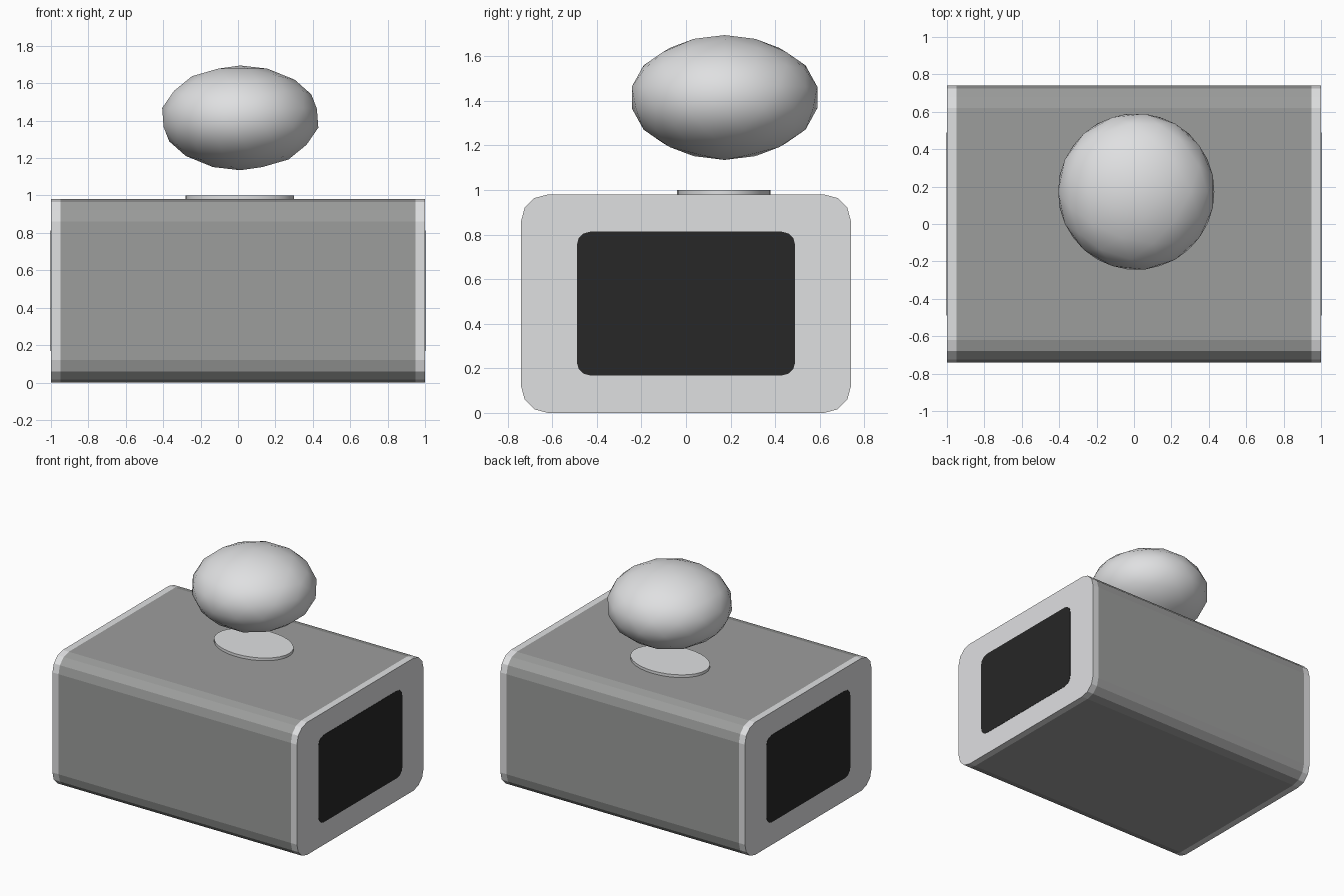
import bpy, bmesh, math

if "Cube" in bpy.data.objects:
    bpy.data.objects.remove(bpy.data.objects["Cube"])


def material(name, rgb):
    m = bpy.data.materials.new(name)
    m.diffuse_color = (*rgb, 1)
    m.use_nodes = True
    m.node_tree.nodes["Principled BSDF"].inputs["Base Color"].default_value = m.diffuse_color
    return m


LIGHT = material("light_grey", (0.74, 0.745, 0.755))
MID = material("mid_grey", (0.335, 0.34, 0.335))
BLACK = material("near_black", (0.02, 0.02, 0.02))


def finish(bm, name, mats, smooth=False):
    bmesh.ops.recalc_face_normals(bm, faces=bm.faces)
    for f in bm.faces:
        f.smooth = smooth
    mesh = bpy.data.meshes.new(name)
    bm.to_mesh(mesh)
    bm.free()
    for m in mats:
        mesh.materials.append(m)
    ob = bpy.data.objects.new(name, mesh)
    bpy.context.collection.objects.link(ob)
    return ob


def rounded_rect(half_w, z0, z1, r, seg=3):
    """Rounded rectangle outline in the y-z plane."""
    corners = [(half_w - r, z1 - r, 0), (r - half_w, z1 - r, 90),
               (r - half_w, z0 + r, 180), (half_w - r, z0 + r, 270)]
    pts = []
    for cy, cz, start in corners:
        for i in range(seg + 1):
            a = math.radians(start + 90 * i / seg)
            pts.append((cy + r * math.cos(a), cz + r * math.sin(a)))
    return pts


def loft(bm, profile, xs):
    """Extrude a y-z profile through several x stations and cap both ends."""
    rings = [[bm.verts.new((x, y, z)) for y, z in profile] for x in xs]
    n = len(profile)
    for a, b in zip(rings, rings[1:]):
        for i in range(n):
            j = (i + 1) % n
            bm.faces.new((a[i], a[j], b[j], b[i]))
    bm.faces.new(rings[0])
    bm.faces.new(rings[-1])


# Case: grey shell with light rims and end faces
bm = bmesh.new()
loft(bm, rounded_rect(0.74, 0.0, 0.98, 0.12), (-1, -0.95, 0.95, 1))
for f in bm.faces:
    f.material_index = 1 if abs(f.calc_center_median().x) > 0.5 else 0
finish(bm, "case", [MID, LIGHT])

# Dark panel on each end
for side, label in ((-1, "left"), (1, "right")):
    bm = bmesh.new()
    loft(bm, rounded_rect(0.49, 0.168, 0.813, 0.06), (side * 0.998, side * 1.002))
    finish(bm, label + "_end_panel", [BLACK])

# Oval disc on the top
bm = bmesh.new()
bmesh.ops.create_cone(bm, cap_ends=True, segments=32, radius1=1, radius2=1, depth=1)
for v in bm.verts:
    v.co = (0.01 + 0.29 * v.co.x, 0.17 + 0.21 * v.co.y, 0.985 + 0.03 * v.co.z)
disc = finish(bm, "top_disc", [LIGHT])
bpy.context.view_layer.objects.active = disc
disc.select_set(True)
bpy.ops.object.shade_smooth_by_angle(angle=math.radians(30))

# Flattened ball: icosahedron with each edge split in three
bm = bmesh.new()
bmesh.ops.create_icosphere(bm, subdivisions=1, radius=1)
bmesh.ops.subdivide_edges(bm, edges=bm.edges[:], cuts=2, use_grid_fill=True)
for v in bm.verts:
    d = v.co.normalized()
    v.co = (0.012 + 0.425 * d.x, 0.173 + 0.425 * d.y, 1.415 + 0.28 * d.z)
finish(bm, "floating_ball", [LIGHT], smooth=True)
